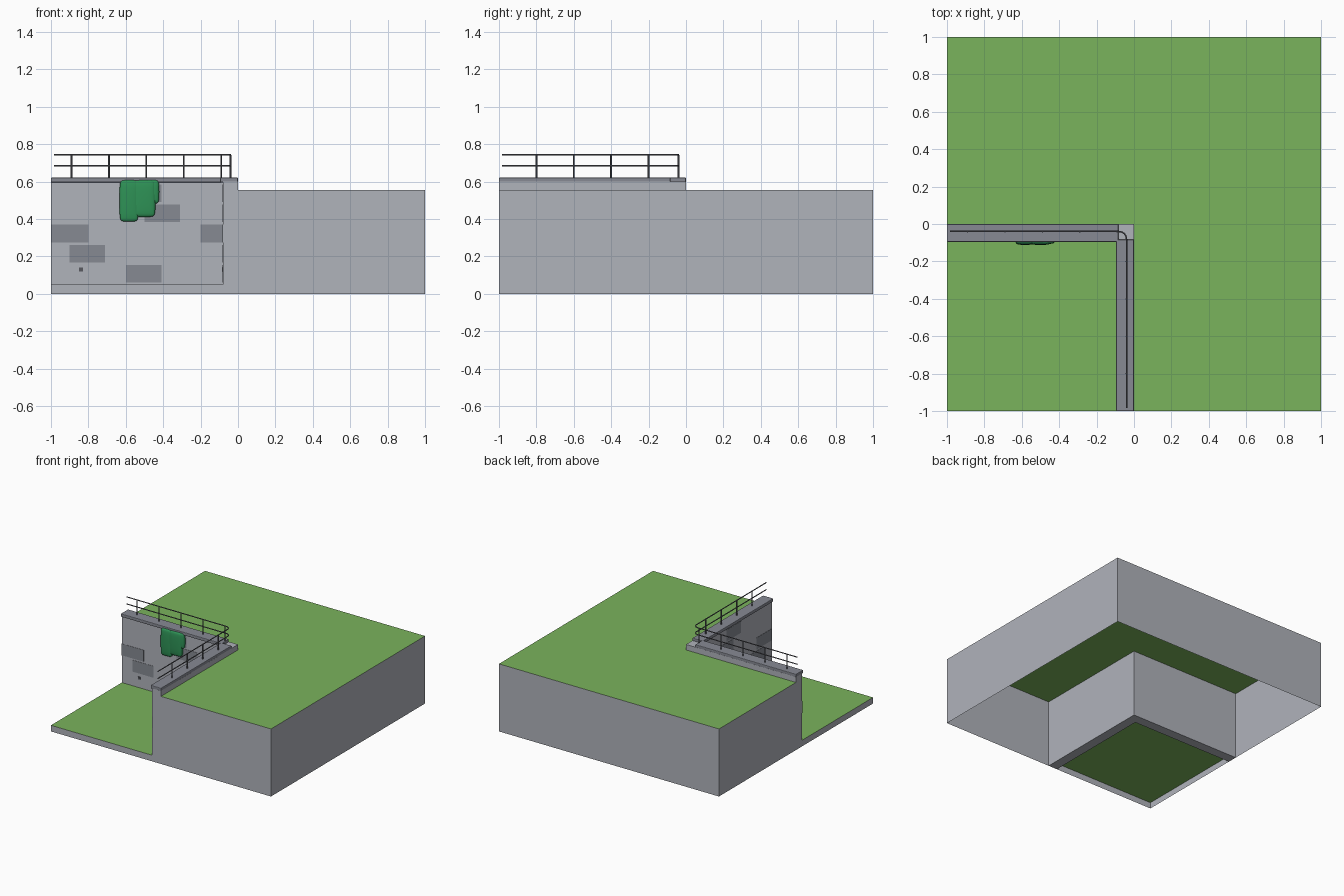
import bpy, bmesh, math
from mathutils import Vector, Matrix

if "Cube" in bpy.data.objects:
    bpy.data.objects.remove(bpy.data.objects["Cube"])


def material(name, r, g, b):
    m = bpy.data.materials.new(name)
    lin = [((c / 255 + 0.055) / 1.055) ** 2.4 for c in (r, g, b)]
    m.diffuse_color = (*lin, 1)
    m.use_nodes = True
    m.node_tree.nodes["Principled BSDF"].inputs["Base Color"].default_value = m.diffuse_color
    return m


LAWN = material("lawn green", 122, 179, 92)
STONE = material("wall grey", 176, 179, 187)
BRICK = material("brick grey", 134, 138, 146)
CAP = material("coping grey", 135, 138, 148)
METAL = material("rail metal", 96, 97, 104)
DARK = material("drain dark", 88, 90, 96)
IVY = material("ivy green", 46, 146, 86)


def finish(name, bm, *mats):
    me = bpy.data.meshes.new(name)
    bm.to_mesh(me)
    bm.free()
    for m in mats:
        me.materials.append(m)
    ob = bpy.data.objects.new(name, me)
    bpy.context.collection.objects.link(ob)
    return ob


def add_box(bm, lo, hi):
    lo, hi = Vector(lo), Vector(hi)
    mat = Matrix.Translation((lo + hi) / 2) @ Matrix.Diagonal((*(hi - lo), 1))
    bmesh.ops.create_cube(bm, size=1, matrix=mat)


def boxes(name, items, mat):
    bm = bmesh.new()
    for lo, hi in items:
        add_box(bm, lo, hi)
    return finish(name, bm, mat)


def swap(box):
    """Mirror a box across the diagonal x = y, to serve the second wall."""
    return tuple((p[1], p[0], p[2]) for p in box)


def terrain(name, outline, z):
    """Grass sheet with a stone skirt on the tile border, open below."""
    bm = bmesh.new()
    top = [bm.verts.new((x, y, z)) for x, y in outline]
    bot = [bm.verts.new((x, y, 0)) for x, y in outline]
    bm.faces.new(top)
    n = len(outline)
    for i in range(n):
        j = (i + 1) % n
        a, b = outline[i], outline[j]
        if any(a[k] == b[k] and abs(a[k]) == 1 for k in (0, 1)):
            bm.faces.new((bot[i], bot[j], top[j], top[i])).material_index = 1
    for v in [v for v in bm.verts if not v.link_faces]:
        bm.verts.remove(v)
    return finish(name, bm, LAWN, STONE)


T = 0.08  # wall thickness
terrain("upper_lawn", [(0, -1), (1, -1), (1, 1), (-1, 1), (-1, 0), (0, 0)], 0.555)
terrain("lower_lawn", [(-1, -1), (-T, -1), (-T, -T), (-1, -T)], 0.05)

# retaining walls
boxes("back_wall", [((-1, -T, 0), (0, 0, 0.6))], STONE)
boxes("side_wall", [((-T, -1, 0), (0, -T, 0.6))], STONE)

# coping stones with softened edges
cap = ((-1, -0.095, 0.596), (-0.083, 0, 0.622))
for name, box in (("back_coping", cap), ("side_coping", swap(cap))):
    ob = boxes(name, [box], CAP)
    bev = ob.modifiers.new("bevel", 'BEVEL')
    bev.width = 0.005
    bev.segments = 2

# brick plates and drain holes, the same pattern on both walls
pattern = [(-1, -0.8, 0.275), (-0.9, -0.71, 0.167), (-0.6, -0.41, 0.06),
           (-0.5, -0.31, 0.383), (-0.2, -T, 0.275), (-0.6, -0.41, 0.49)]
bricks = [((a, -T - 0.002, z), (b, -T + 0.001, z + 0.095)) for a, b, z in pattern]
boxes("back_bricks", bricks, BRICK)
boxes("side_bricks", [swap(b) for b in bricks], BRICK)
drain = ((-0.85, -T - 0.006, 0.12), (-0.83, -T + 0.001, 0.14))
boxes("drains", [drain, swap(drain)], DARK)

# handrails that turn the corner on a quarter circle
R, C = 0.04, -0.04
path = [(-0.985, C)]
for i in range(7):
    a = math.pi / 2 * (1 - i / 6)
    path.append((C - R + R * math.cos(a), C - R + R * math.sin(a)))
path.append((C, -0.985))
for name, z in (("top_rail", 0.743), ("middle_rail", 0.685)):
    cu = bpy.data.curves.new(name, 'CURVE')
    cu.dimensions = '3D'
    cu.bevel_depth = 0.004
    cu.bevel_resolution = 2
    cu.use_fill_caps = True
    sp = cu.splines.new('POLY')
    sp.points.add(len(path) - 1)
    for p, (x, y) in zip(sp.points, path):
        p.co = (x, y, z, 1)
    cu.materials.append(METAL)
    bpy.context.collection.objects.link(bpy.data.objects.new(name, cu))

# rail posts
spots = [(-0.89 + 0.2 * i, C) for i in range(5)] + [(C, -0.8 + 0.2 * i) for i in range(4)]
bm = bmesh.new()
for x, y in spots:
    bmesh.ops.create_cone(bm, cap_ends=True, segments=10, radius1=0.005, radius2=0.005,
                          depth=0.125, matrix=Matrix.Translation((x, y, 0.68)))
finish("rail_posts", bm, METAL)

# ivy: rounded clumps hanging down the back wall
clumps = [((-0.635, -0.113, 0.385), (-0.53, -0.065, 0.61)),
          ((-0.56, -0.113, 0.41), (-0.44, -0.065, 0.61)),
          ((-0.52, -0.108, 0.48), (-0.42, -0.065, 0.612))]
ob = boxes("ivy", clumps, IVY)
bev = ob.modifiers.new("bevel", 'BEVEL')
bev.width = 0.012
sub = ob.modifiers.new("round", 'SUBSURF')
sub.levels = sub.render_levels = 2
for p in ob.data.polygons:
    p.use_smooth = True
